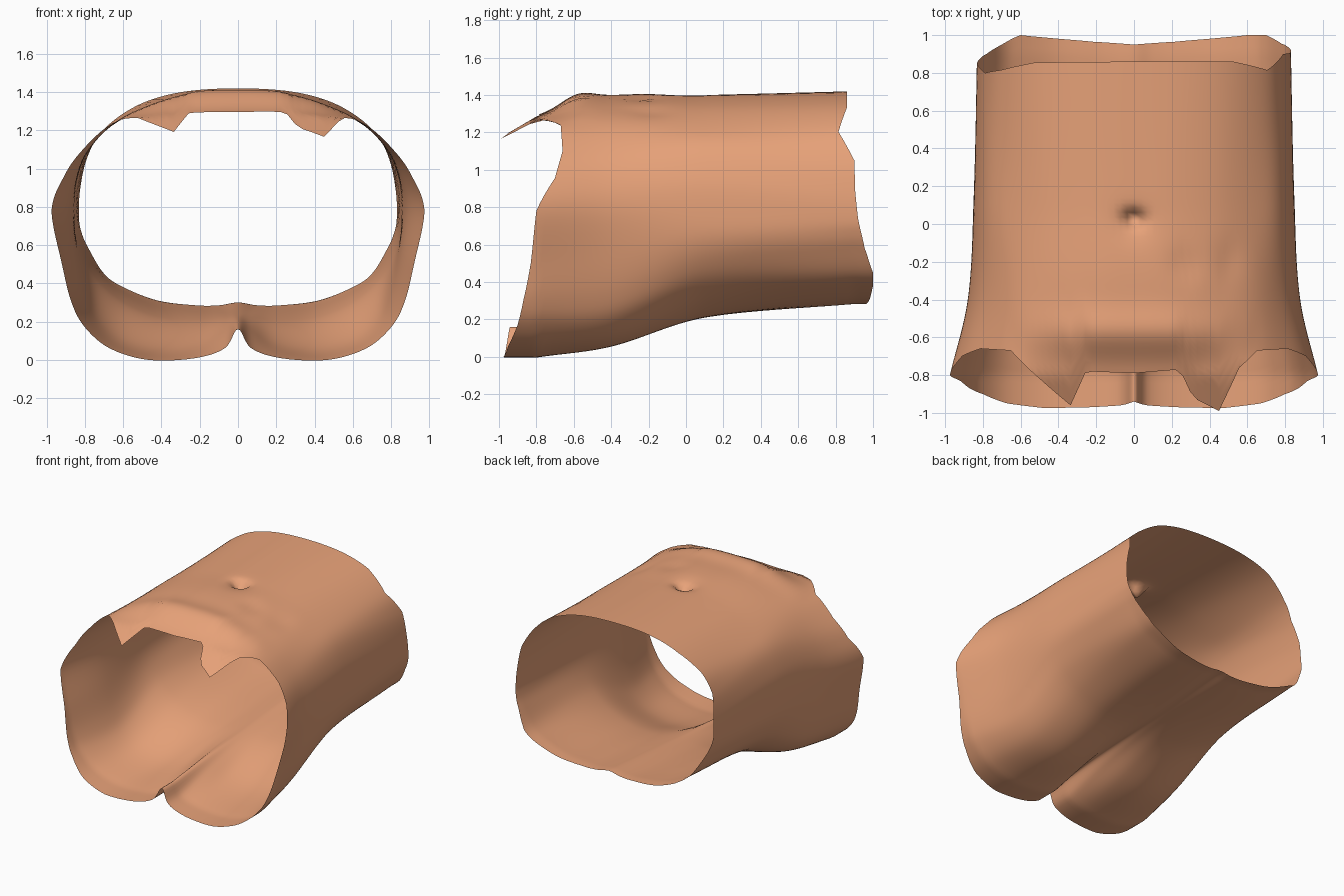
import bpy, bmesh
from math import exp

if "Cube" in bpy.data.objects:
    bpy.data.objects.remove(bpy.data.objects["Cube"])

# Half cross-sections (x, z) from spine to belly midline, at four stations along y
STATIONS = [-0.8, -0.4, 0.1, 0.9]
HIP = [(0, .16), (.07, .06), (.23, .008), (.47, 0), (.67, .06), (.80, .17), (.87, .30), (.92, .50),
       (.975, .78), (.93, .96), (.83, 1.1), (.66, 1.235), (.45, 1.27), (.22, 1.285), (0, 1.29)]
PELVIS = [(0, .20), (.07, .15), (.2, .08), (.4, .055), (.6, .10), (.73, .2), (.80, .34), (.85, .55),
          (.88, .78), (.855, .95), (.78, 1.1), (.64, 1.24), (.45, 1.33), (.22, 1.385), (0, 1.395)]
WAIST = [(0, .235), (.07, .225), (.2, .21), (.4, .22), (.58, .29), (.71, .39), (.79, .5), (.84, .63),
         (.85, .78), (.835, .95), (.77, 1.12), (.65, 1.23), (.45, 1.335), (.22, 1.39), (0, 1.40)]
RIBS = [(0, .30), (.1, .285), (.22, .285), (.42, .31), (.6, .38), (.7, .45), (.78, .58), (.815, .66),
        (.83, .74), (.825, .88), (.79, 1.05), (.71, 1.2), (.53, 1.33), (.3, 1.40), (0, 1.42)]
PROFILES = [HIP, PELVIS, WAIST, RIBS]

# Ragged open edges: (position along half section, y)
FRONT_LOW = [(0, -.94), (1, -.96), (2, -.97), (3, -.975), (4, -.95), (5, -.90), (6, -.87), (7, -.83),
             (8, -.80), (9, -.70), (10, -.66), (11, -.67)]
FRONT_R = FRONT_LOW + [(11.5, -.76), (12, -.99), (12.6, -.92), (12.9, -.77), (14, -.79)]
FRONT_L = FRONT_LOW + [(12.5, -.96), (12.85, -.78), (14, -.79)]
BACK_R = [(0, .95), (2, .965), (4, 1.0), (5, 1.0), (6, .955), (8, .92), (9, .905), (10, .90),
          (11, .815), (12, .86), (14, .86)]
BACK_L = [(0, .95), (2, .965), (4, 1.0), (5, .95), (6, .90), (8, .85), (9, .84), (10, .80),
          (11, .815), (12, .855), (14, .86)]


def linear(keys, s):
    for (a, u), (b, v) in zip(keys, keys[1:]):
        if s <= b:
            return u + (v - u) * (s - a) / (b - a)
    return keys[-1][1]


def hermite(xs, vs, x):
    """Smooth curve through the values, held constant past the ends."""
    x = min(max(x, xs[0]), xs[-1])
    k = max(i for i in range(len(xs) - 1) if xs[i] <= x)

    def slope(i):
        lo, hi = max(i - 1, 0), min(i + 1, len(xs) - 1)
        return (vs[hi] - vs[lo]) / (xs[hi] - xs[lo])
    h = xs[k + 1] - xs[k]
    t = (x - xs[k]) / h
    return ((2*t**3 - 3*t**2 + 1) * vs[k] + (t**3 - 2*t**2 + t) * h * slope(k)
            + (3*t**2 - 2*t**3) * vs[k + 1] + (t**3 - t**2) * h * slope(k + 1))


def around(profile, s):
    """Catmull-Rom point on a mirrored half section."""
    k = min(int(s), 13)
    t = s - k

    def pt(i):
        if i < 0 or i > 14:
            x, z = profile[1 if i < 0 else 13]
            return -x, z
        return profile[i]
    a, b, c, d = (pt(k + o) for o in (-1, 0, 1, 2))
    return [.5 * (2*b[n] + (c[n]-a[n])*t + (2*a[n]-5*b[n]+4*c[n]-d[n])*t*t
                  + (3*b[n]-a[n]-3*c[n]+d[n])*t**3) for n in (0, 1)]


def bump(x, y, cx, cy, rx, ry):
    return exp(-((x - cx) / rx)**2 - ((y - cy) / ry)**2)


def surface(s, side, y):
    pts = [around(p, s) for p in PROFILES]
    x = side * hermite(STATIONS, [p[0] for p in pts], y)
    z = hermite(STATIONS, [p[1] for p in pts], y)
    if s > 11:
        # lower belly swell, falling away into the front flaps
        w = min(1, (s - 11) / 2)
        z += .05 * w * exp(-((y + .58) / .12)**2)
        z -= .55 * max(0, -.8 - y)
        # navel pit with a shallow rim and a soft groove below
        z -= .085 * bump(x, y, 0, .03, .045, .04) + .02 * bump(x, y, 0, 0, .09, .09)
        # soft dents on one side of the belly
        z -= .014 * bump(x, y, .27, -.22, .08, .09) + .012 * bump(x, y, .5, -.2, .07, .12)
    return x, y, z


# Torso shell: one open tube lofted along y between the ragged edges
SUB, ROWS = 6, 64
half = 14 * SUB
ring = [(i / SUB, 1) for i in range(half + 1)] + [(i / SUB, -1) for i in range(half - 1, 0, -1)]
bm = bmesh.new()
grid = []
for s, side in ring:
    y0 = linear(FRONT_R if side > 0 else FRONT_L, s)
    y1 = linear(BACK_R if side > 0 else BACK_L, s)
    grid.append([bm.verts.new(surface(s, side, y0 + (y1 - y0) * j / ROWS)) for j in range(ROWS + 1)])
for a, b in zip(grid, grid[1:] + grid[:1]):
    for j in range(ROWS):
        bm.faces.new((a[j], a[j + 1], b[j + 1], b[j])).smooth = True
mesh = bpy.data.meshes.new("torso_shell")
bm.to_mesh(mesh)
bm.free()
torso = bpy.data.objects.new("torso_shell", mesh)
bpy.context.collection.objects.link(torso)

skin = bpy.data.materials.new("skin")
skin.diffuse_color = (.80, .36, .19, 1)
skin.use_nodes = True
skin.node_tree.nodes["Principled BSDF"].inputs["Base Color"].default_value = skin.diffuse_color
mesh.materials.append(skin)
